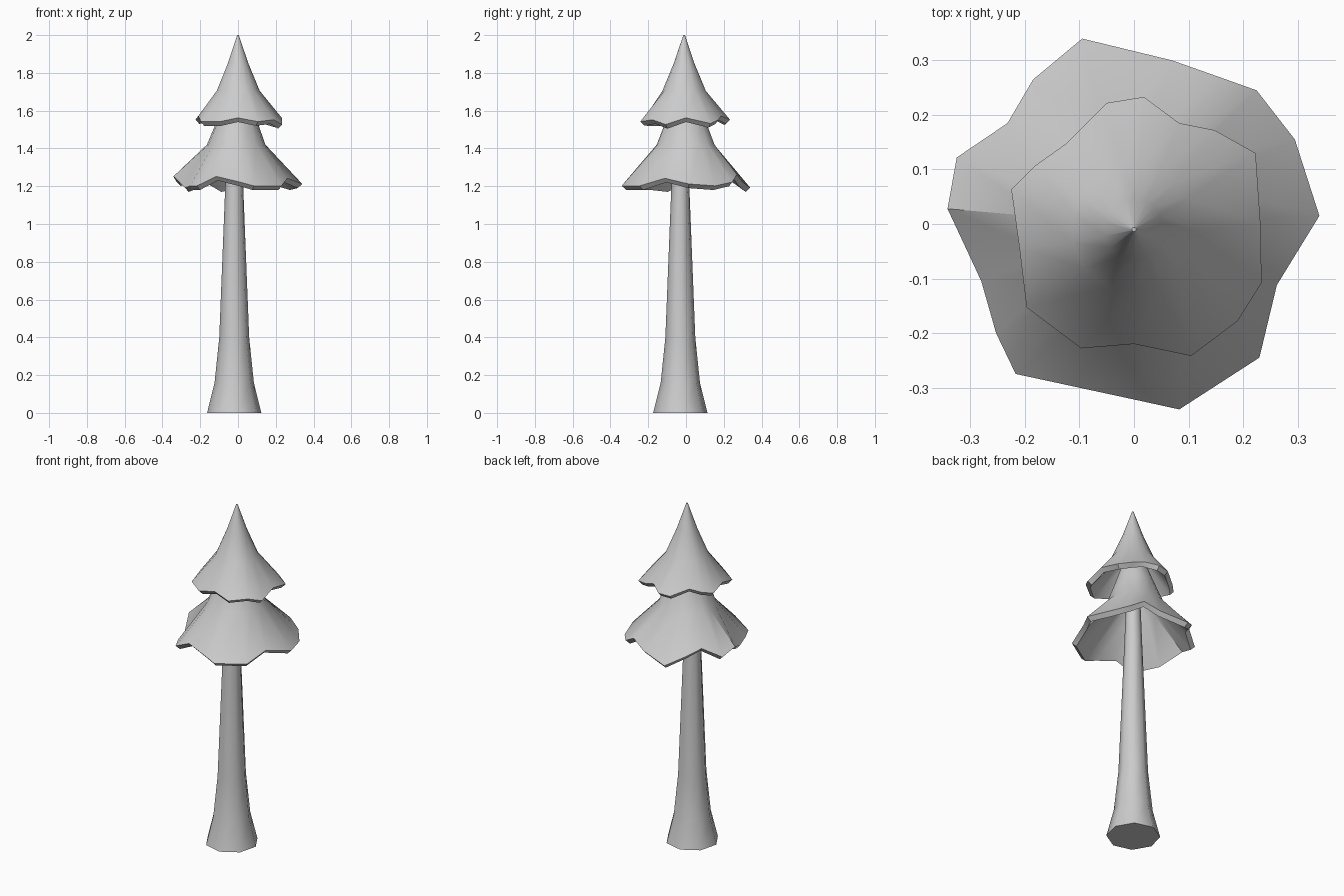
import bpy
import math
from math import radians, cos, sin, hypot

if "Cube" in bpy.data.objects:
    bpy.data.objects.remove(bpy.data.objects["Cube"], do_unlink=True)

grey = bpy.data.materials.new("plain grey")
grey.use_nodes = True
grey.diffuse_color = (0.6, 0.6, 0.6, 1)
grey.node_tree.nodes["Principled BSDF"].inputs["Base Color"].default_value = (0.6, 0.6, 0.6, 1)


def loft(name, rings, angle):
    """Skin a stack of equal-length rings and cap both ends."""
    count = len(rings[0])
    verts = [point for ring in rings for point in ring]
    faces = []
    for level in range(len(rings) - 1):
        low, high = level * count, (level + 1) * count
        for i in range(count):
            j = (i + 1) % count
            faces.append((low + i, low + j, high + j, high + i))
    faces.append(tuple(reversed(range(count))))
    faces.append(tuple(range(len(verts) - count, len(verts))))
    mesh = bpy.data.meshes.new(name)
    mesh.from_pydata(verts, [], faces)
    mesh.materials.append(grey)
    obj = bpy.data.objects.new(name, mesh)
    bpy.context.collection.objects.link(obj)
    bpy.ops.object.select_all(action="DESELECT")
    obj.select_set(True)
    bpy.context.view_layer.objects.active = obj
    bpy.ops.object.shade_smooth_by_angle(angle=radians(angle))
    return obj


def foliage(name, rim, outside, inside, lip):
    """Ragged hollow skirt: rim points plus (radius, height, x, y) rings."""
    def ring(radius, height, cx, cy):
        return [(cx + radius * x / hypot(x, y), cy + radius * y / hypot(x, y), height)
                for x, y, z in rim]
    inner_rim = [(x * lip, y * lip, z) for x, y, z in rim]
    outer_rim = [(x, y, z + 0.022) for x, y, z in rim]
    rings = [ring(*r) for r in inside] + [inner_rim, outer_rim] + [ring(*r) for r in outside]
    return loft(name, rings, 40)


# Flared trunk with eight sides
trunk_profile = [(0.145, 0), (0.105, 0.16), (0.08, 0.4), (0.048, 1.2), (0.035, 1.55)]
trunk_rings = [[(-0.02 + r * cos(a), -0.03 + r * sin(a), z)
                for a in [radians(8 + 45 * i) for i in range(8)]]
               for r, z in trunk_profile]
loft("trunk", trunk_rings, 50)

# Lower skirt of foliage
lower_rim = [
    (0.34, 0.015, 1.19), (0.295, 0.155, 1.18), (0.225, 0.245, 1.2),
    (0.155, 0.27, 1.24), (0.07, 0.3, 1.2), (-0.095, 0.34, 1.17),
    (-0.185, 0.265, 1.22), (-0.232, 0.185, 1.25), (-0.325, 0.122, 1.2),
    (-0.342, 0.028, 1.23), (-0.28, -0.105, 1.17), (-0.253, -0.2, 1.18),
    (-0.217, -0.275, 1.18), (-0.115, -0.297, 1.23), (0.01, -0.324, 1.2),
    (0.083, -0.34, 1.18), (0.23, -0.245, 1.18), (0.262, -0.112, 1.22)]
foliage("lower_foliage", lower_rim,
        [(0.155, 1.42, -0.01, 0), (0.105, 1.55, -0.005, 0), (0.05, 1.7, 0, 0)],
        [(0.035, 1.58, -0.01, -0.01), (0.125, 1.4, -0.01, 0)], 0.93)

# Upper pointed skirt of foliage
upper_rim = [
    (0.232, 0, 1.54), (0.223, 0.13, 1.51), (0.148, 0.172, 1.53),
    (0.083, 0.185, 1.55), (0.018, 0.233, 1.53), (-0.05, 0.222, 1.525),
    (-0.125, 0.147, 1.56), (-0.18, 0.108, 1.54), (-0.225, 0.063, 1.53),
    (-0.21, -0.045, 1.55), (-0.197, -0.153, 1.52), (-0.097, -0.228, 1.52),
    (0, -0.22, 1.54), (0.105, -0.242, 1.52), (0.19, -0.178, 1.53),
    (0.234, -0.108, 1.505)]
foliage("upper_foliage", upper_rim,
        [(0.115, 1.705, 0, -0.01), (0.055, 1.85, 0, -0.01), (0.004, 2, 0, -0.01)],
        [(0.03, 1.82, 0, -0.01), (0.09, 1.69, 0, -0.01)], 0.91)
